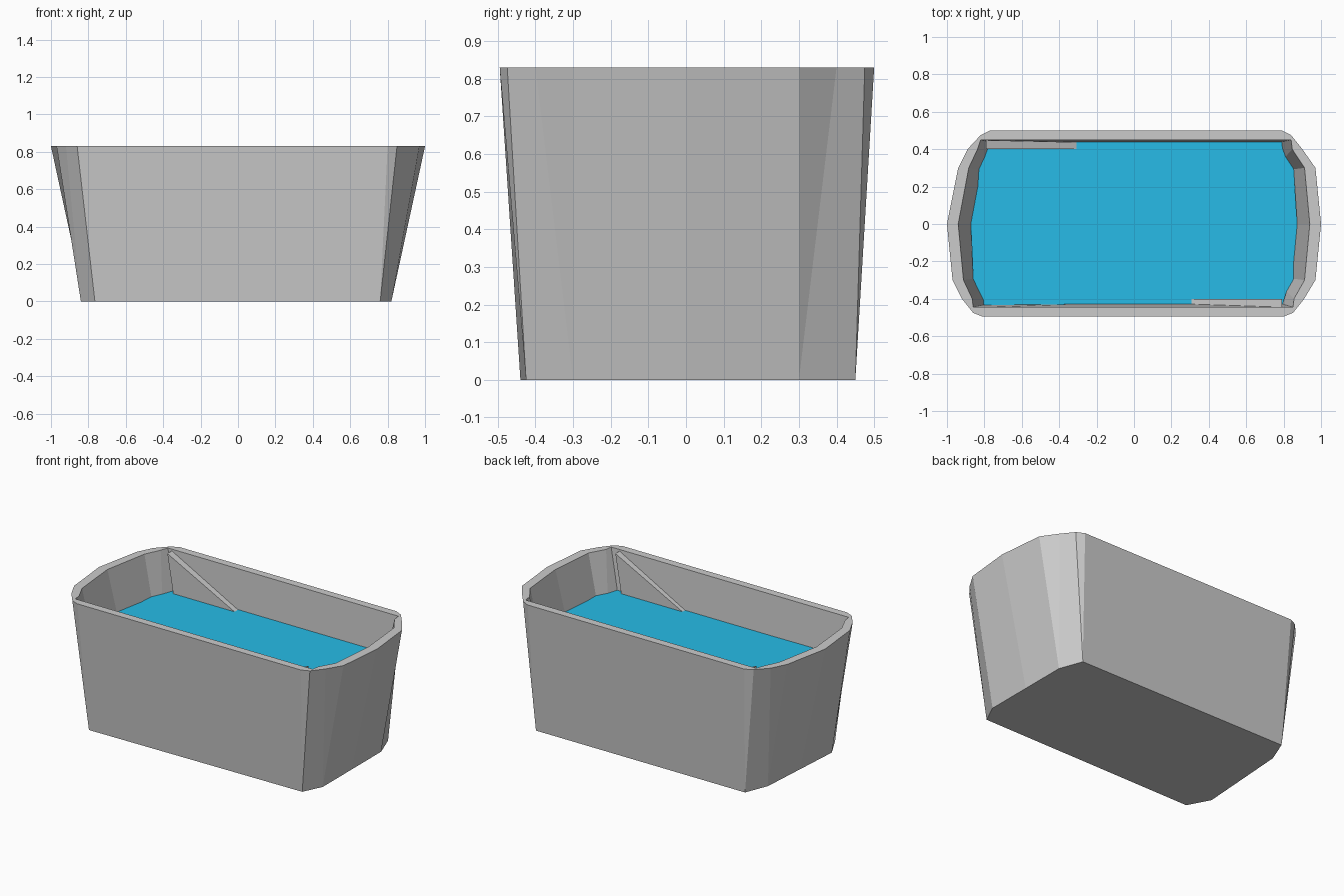
import bpy, bmesh

if "Cube" in bpy.data.objects:
    bpy.data.objects.remove(bpy.data.objects["Cube"])

TOP, FLOOR, WATER = 0.83, 0.05, 0.57

# Outer rim outline, counter-clockwise from +x
rim = [(1, 0), (.97, .3), (.90, .40), (.84, .475), (.79, .5),
       (-.77, .5), (-.82, .475), (-.89, .40), (-.94, .3), (-1, 0),
       (-.97, -.3), (-.92, -.40), (-.86, -.475), (-.81, -.495),
       (.80, -.495), (.85, -.475), (.91, -.40), (.97, -.3)]

# Base outline has fewer corners, so several rim points share one base point
B, A, H, G = (.82, .3), (.765, .45), (-.74, .45), (-.80, .3)
F, E, D, C = (-.84, -.3), (-.765, -.44), (.76, -.425), (.82, -.3)
base = [(.82, 0), B, B, A, A, H, H, G, G, (-.82, 0), F, F, E, E, D, D, C, C]

# Inner outlines: rim lip and basin floor
lip = [(x * (.94 if abs(x) > .88 else 1), max(-.445, min(.45, y))) for x, y in rim]
basin = [(x * .9, y * .93) for x, y in base]


def finish(bm, name, color=None):
    bmesh.ops.remove_doubles(bm, verts=bm.verts, dist=0.0005)
    bmesh.ops.recalc_face_normals(bm, faces=bm.faces)
    me = bpy.data.meshes.new(name)
    bm.to_mesh(me)
    bm.free()
    ob = bpy.data.objects.new(name, me)
    bpy.context.collection.objects.link(ob)
    if color:
        mat = bpy.data.materials.new(name)
        mat.diffuse_color = color
        mat.use_nodes = True
        mat.node_tree.nodes["Principled BSDF"].inputs["Base Color"].default_value = mat.diffuse_color
        me.materials.append(mat)
    return ob


def loft(name, rings):
    """Bridge (outline, z) rings and cap both ends."""
    bm = bmesh.new()
    vs = [[bm.verts.new((x, y, z)) for x, y in pts] for pts, z in rings]
    n = len(vs[0])
    for lo, hi in zip(vs, vs[1:]):
        for i in range(n):
            j = (i + 1) % n
            bm.faces.new((lo[i], lo[j], hi[j], hi[i]))
    bm.faces.new(vs[0])
    bm.faces.new(vs[-1])
    return finish(bm, name)


# Tub shell
loft("tub", [(base, 0), (rim, TOP), (lip, TOP), (basin, FLOOR)])

# Water surface, fitted to the inner wall at its level
t = (TOP - WATER) / (TOP - FLOOR)
bm = bmesh.new()
bm.faces.new([bm.verts.new((a + (c - a) * t, b + (d - b) * t, WATER))
              for (a, b), (c, d) in zip(lip, basin)])
finish(bm, "water", (.02, .5, .8, 1))

# Two sloped ramps against the long walls, at opposite corners
for s, name in ((1, "back_ramp"), (-1, "front_ramp")):
    bm = bmesh.new()
    sides = []
    for y_top, y_low in ((.402, .402), (.448, .415)):
        sides.append([bm.verts.new((s * x, s * y, z)) for x, y, z in (
            (-.79, y_top, .82), (.70, y_low, FLOOR), (-.66, y_low, FLOOR))])
    p, q = sides
    bm.faces.new(p)
    bm.faces.new(q)
    for i in range(3):
        j = (i + 1) % 3
        bm.faces.new((p[i], p[j], q[j], q[i]))
    finish(bm, name)
